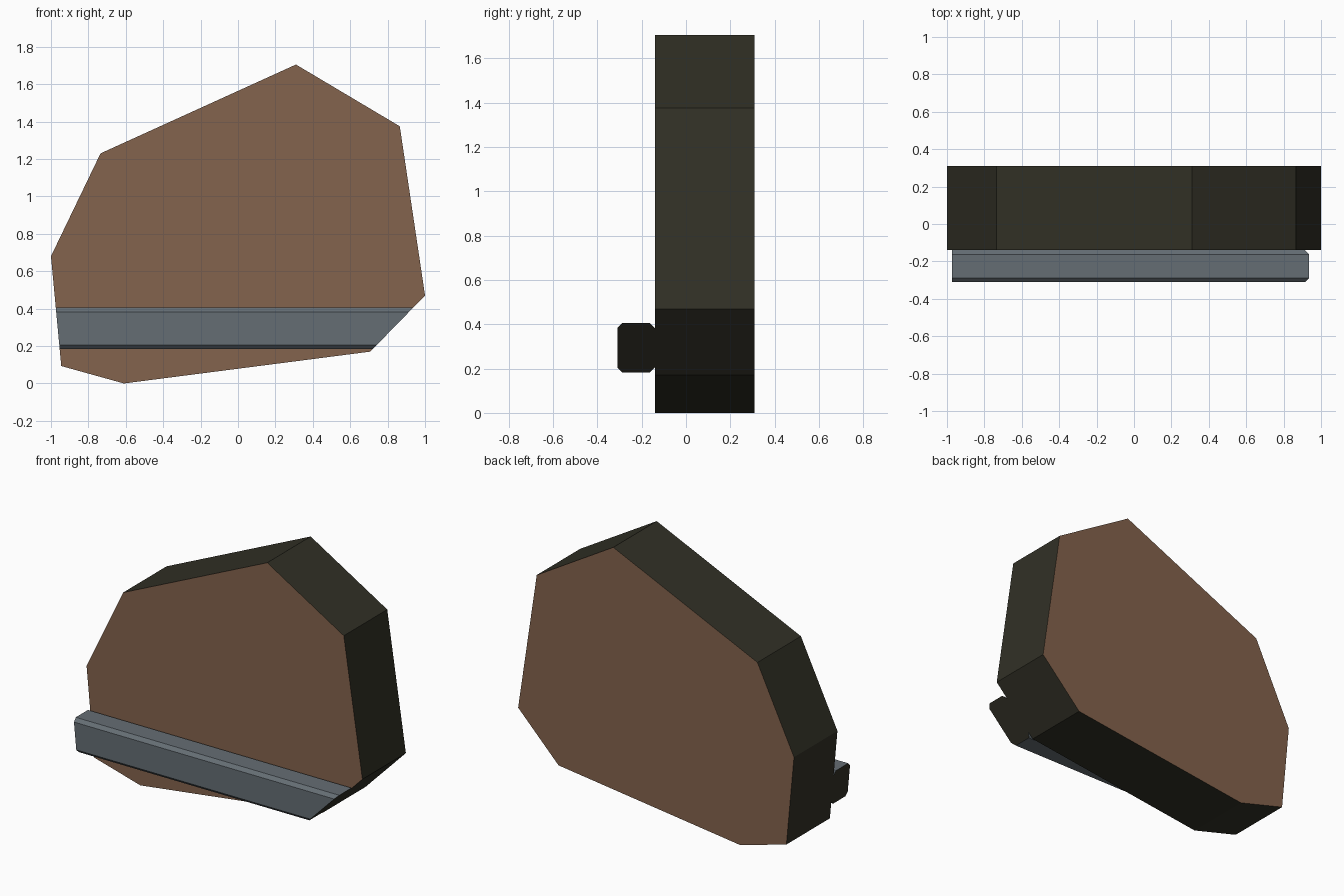
import bpy
import bmesh

old = bpy.data.objects.get("Cube")
if old:
    bpy.data.objects.remove(old, do_unlink=True)


def material(name, rgb):
    mat = bpy.data.materials.new(name)
    mat.use_nodes = True
    mat.diffuse_color = (*rgb, 1)
    mat.node_tree.nodes["Principled BSDF"].inputs["Base Color"].default_value = (*rgb, 1)
    return mat


brown = material("brown face", (0.23, 0.125, 0.074))
dark = material("dark edge", (0.031, 0.030, 0.019))
steel = material("grey steel", (0.130, 0.155, 0.175))


def loft(name, start, end, cap_mat, side_mat):
    """Join two matching loops into a closed prism with coloured caps and sides."""
    bm = bmesh.new()
    a = [bm.verts.new(p) for p in start]
    b = [bm.verts.new(p) for p in end]
    bm.faces.new(a)
    bm.faces.new(b)
    for i in range(len(a)):
        j = (i + 1) % len(a)
        bm.faces.new((a[i], a[j], b[j], b[i])).material_index = 1
    bmesh.ops.recalc_face_normals(bm, faces=bm.faces[:])
    mesh = bpy.data.meshes.new(name)
    bm.to_mesh(mesh)
    bm.free()
    mesh.materials.append(cap_mat)
    mesh.materials.append(side_mat)
    obj = bpy.data.objects.new(name, mesh)
    bpy.context.collection.objects.link(obj)
    return obj


def edge_x(p, q, z):
    """x on the outline edge from p to q at height z."""
    return p[0] + (q[0] - p[0]) * (z - p[1]) / (q[1] - p[1])


# Irregular eight-sided slab
outline = [(-1, 0.68), (-0.735, 1.23), (0.31, 1.705), (0.865, 1.375),
           (1, 0.47), (0.707, 0.17), (-0.61, 0), (-0.945, 0.093)]
front, back = -0.14, 0.31
loft("slab", [(x, front, z) for x, z in outline],
     [(x, back, z) for x, z in outline], brown, dark)

# Chamfered bar across the front, its ends cut along the slab outline
y0, y1, z0, z1, c = -0.31, front, 0.183, 0.405, 0.022
section = [(y0 + c, z0), (y1 - c, z0), (y1, z0 + c), (y1, z1 - c),
           (y1 - c, z1), (y0 + c, z1), (y0, z1 - c), (y0, z0 + c)]
loft("front_bar",
     [(edge_x(outline[7], outline[0], z), y, z) for y, z in section],
     [(edge_x(outline[5], outline[4], z), y, z) for y, z in section], dark, steel)
